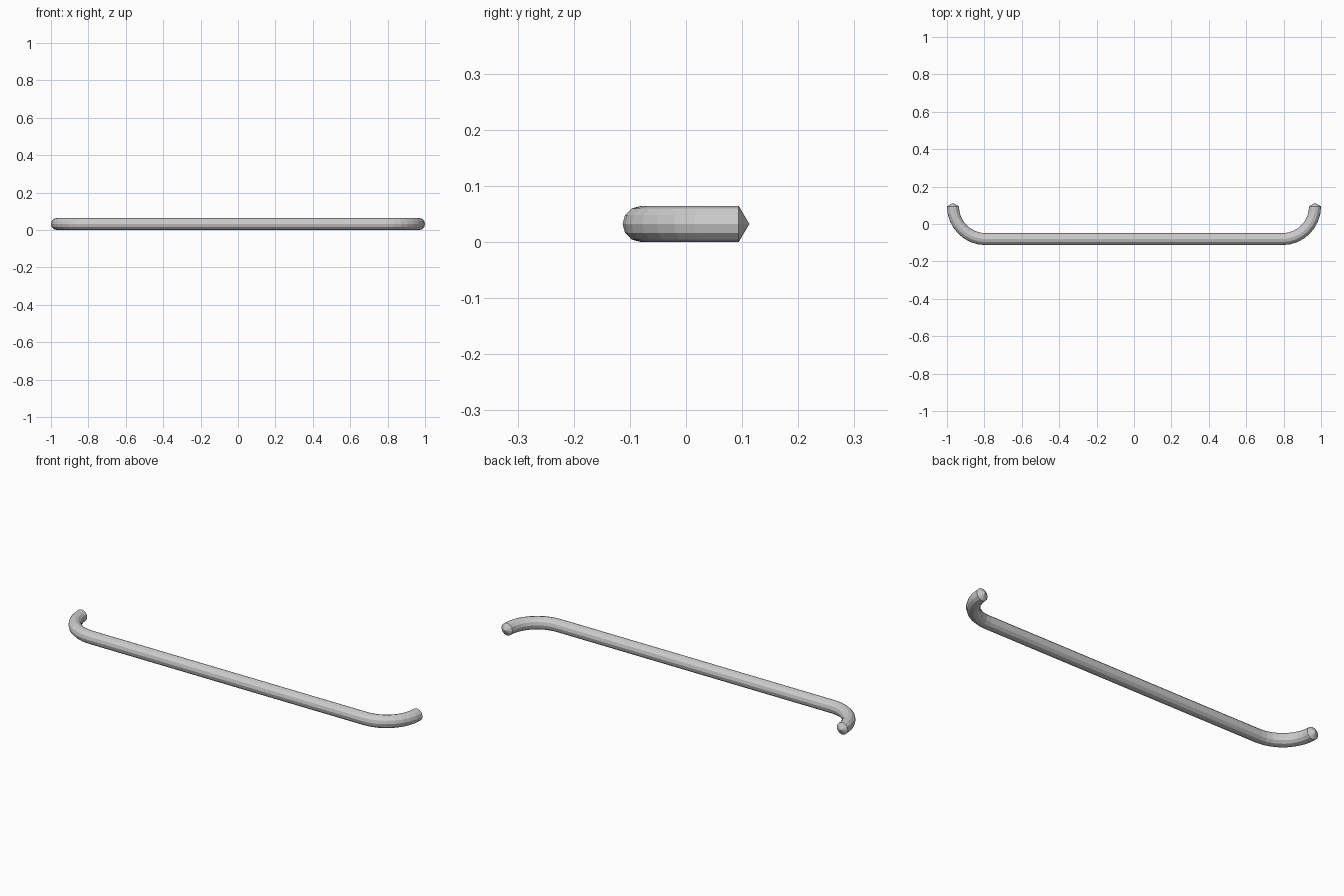
import bpy, bmesh
from math import sin, cos, pi

if "Cube" in bpy.data.objects:
    bpy.data.objects.remove(bpy.data.objects["Cube"])

R = 0.032        # tube radius
BEND = 0.175     # bend radius of the centre line
SIDES, STEPS = 12, 8
CX, CY = 0.968 - BEND, 0.094   # bend centre

# Right-hand bend stations: position and outward direction in plan
right = []
for i in range(STEPS + 1):
    a = -pi / 2 + pi / 2 * i / STEPS
    right.append((CX + BEND * cos(a), CY + BEND * sin(a), cos(a), sin(a)))
path = [(-x, y, -nx, ny) for x, y, nx, ny in reversed(right)] + right

# Sweep the round section along the path
bm = bmesh.new()
rings = []
for x, y, nx, ny in path:
    ring = []
    for k in range(SIDES):
        t = 2 * pi * k / SIDES
        ring.append(bm.verts.new((x + nx * R * cos(t), y + ny * R * cos(t), R + R * sin(t))))
    rings.append(ring)
for a, b in zip(rings, rings[1:]):
    for k in range(SIDES):
        n = (k + 1) % SIDES
        bm.faces.new((a[k], a[n], b[n], b[k]))

# Shallow pointed end caps
for ring, x in ((rings[0], path[0][0]), (rings[-1], path[-1][0])):
    tip = bm.verts.new((x, 0.113, R))
    for k in range(SIDES):
        bm.faces.new((ring[k], ring[(k + 1) % SIDES], tip))
bmesh.ops.recalc_face_normals(bm, faces=bm.faces)

mesh = bpy.data.meshes.new("handle_bar")
bm.to_mesh(mesh)
bm.free()
bpy.context.collection.objects.link(bpy.data.objects.new("handle_bar", mesh))
